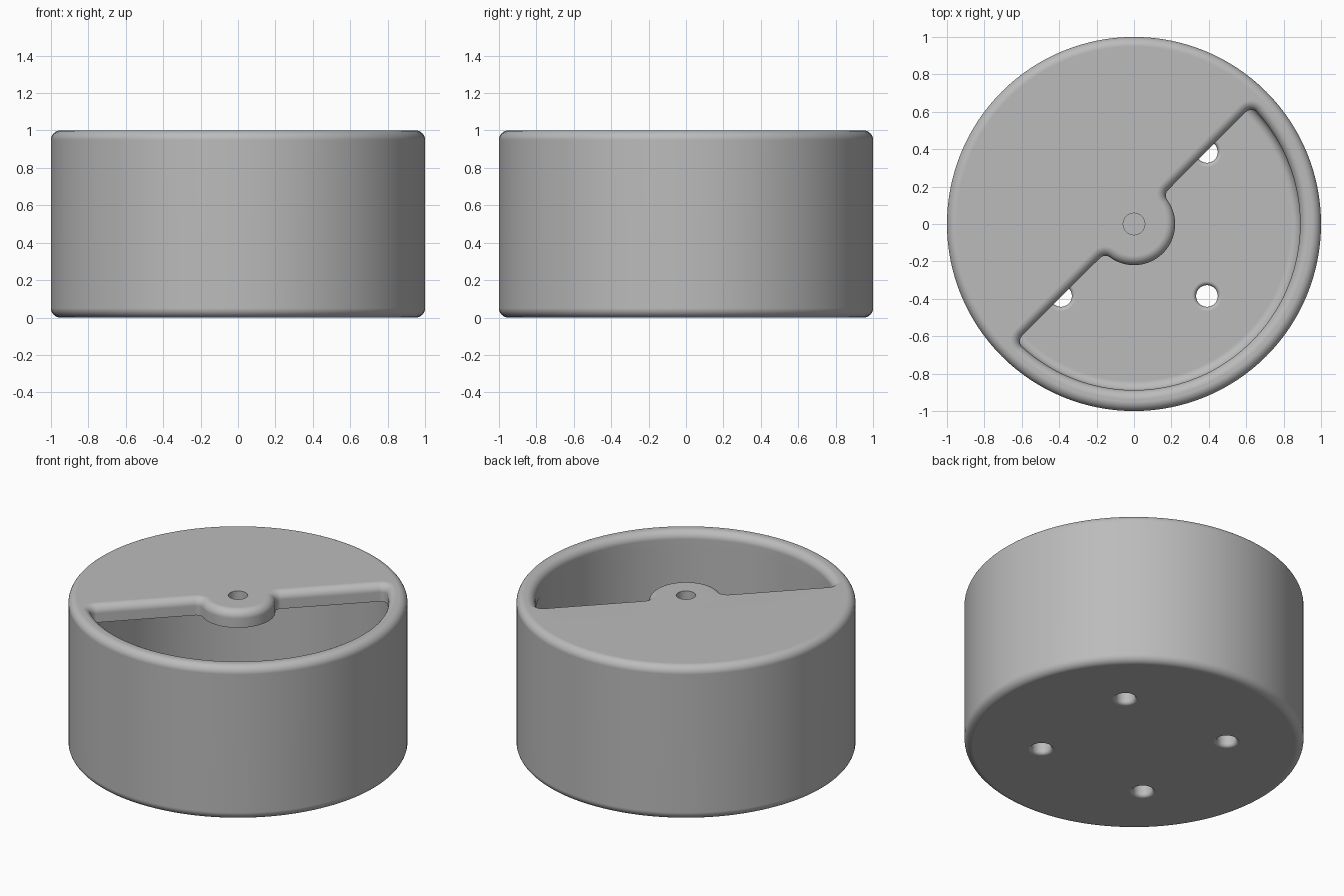
import bpy, bmesh, math
from math import sin, cos, pi, sqrt, atan2

if "Cube" in bpy.data.objects:
    bpy.data.objects.remove(bpy.data.objects["Cube"])

WALL = 0.89      # inside radius
FLOOR = 0.11     # floor and lid thickness
ROUND = 0.05     # edge rounding
HOLE = 0.058     # hole radius
HUB = 0.22
CORNER = 0.04
SEGMENTS = 128

grey = bpy.data.materials.new("Light grey")
grey.use_nodes = True
colour = (0.5, 0.5, 0.5, 1)
grey.diffuse_color = colour
grey.node_tree.nodes["Principled BSDF"].inputs["Base Color"].default_value = colour


def loft(name, rings):
    """Closed solid from stacked rings of equal point count."""
    bm = bmesh.new()
    loops = [[bm.verts.new(p) for p in ring] for ring in rings]
    n = len(loops[0])
    for low, high in zip(loops, loops[1:]):
        for i in range(n):
            j = (i + 1) % n
            bm.faces.new((low[i], low[j], high[j], high[i]))
    bm.faces.new(loops[0][::-1])
    bm.faces.new(loops[-1])
    bmesh.ops.recalc_face_normals(bm, faces=bm.faces)
    mesh = bpy.data.meshes.new(name)
    bm.to_mesh(mesh)
    bm.free()
    mesh.materials.append(grey)
    obj = bpy.data.objects.new(name, mesh)
    bpy.context.collection.objects.link(obj)
    return obj


def lathe(name, profile, x=0, y=0, n=SEGMENTS):
    return loft(name, [[(x + r * cos(2 * pi * i / n), y + r * sin(2 * pi * i / n), z)
                        for i in range(n)] for r, z in profile])


def arc(cx, cy, r, start, end, steps=8):
    return [(cx + r * cos(start + (end - start) * i / steps),
             cy + r * sin(start + (end - start) * i / steps)) for i in range(steps + 1)]


def opening(offset, z):
    """Half-disc outline with a hub notch, grown by offset, turned 45 degrees."""
    outer = WALL - 0.002
    ux = sqrt((outer - CORNER) ** 2 - CORNER ** 2)   # outer corner centre
    hx = sqrt((HUB + CORNER) ** 2 - CORNER ** 2)     # hub corner centre
    a, b = atan2(-CORNER, ux), atan2(-CORNER, hx)
    r = CORNER + offset
    pts = arc(0, 0, outer + offset, -pi - a, a, 72)[1:-1]
    pts += arc(ux, -CORNER, r, a, pi / 2)
    pts += arc(hx, -CORNER, r, pi / 2, pi + b)
    pts += arc(0, 0, HUB - offset, b, -pi - b, 32)[1:-1]
    pts += arc(-hx, -CORNER, r, -b, pi / 2)
    pts += arc(-ux, -CORNER, r, pi / 2, pi - a)
    s = sqrt(0.5)
    return [((u - v) * s, (u + v) * s, z) for u, v in pts]


# Outer body with rounded top and bottom edges
body = lathe("pot_body", arc(1 - ROUND, ROUND, ROUND, -pi / 2, 0)
             + arc(1 - ROUND, 1 - ROUND, ROUND, 0, pi / 2))

# Hollow inside with a rounded floor edge
cutters = [lathe("cavity_cutter", arc(WALL - ROUND, FLOOR + ROUND, ROUND, -pi / 2, 0)
                 + [(WALL, 1 - FLOOR)])]

# Half opening in the lid with a rounded lip
lip = [(ROUND * (1 - cos(t * pi / 16)), 1 - ROUND + ROUND * sin(t * pi / 16)) for t in range(9)]
cutters.append(loft("opening_cutter", [opening(0, 0.8)] + [opening(d, z) for d, z in lip]
                    + [opening(ROUND, 1.05)]))

# Centre hole through the hub
cutters.append(lathe("hub_hole_cutter", [(HOLE, 0.8), (HOLE, 1.1)], n=32))

# Four drain holes with softened edges
SOFT = 0.022
drain = ([(HOLE + SOFT, -0.1)] + arc(HOLE + SOFT, SOFT, SOFT, -pi / 2, -pi, 5)
         + arc(HOLE + SOFT, FLOOR - SOFT, SOFT, pi, pi / 2, 5) + [(HOLE + SOFT, 0.3)])
for sx in (-1, 1):
    for sy in (-1, 1):
        cutters.append(lathe("drain_cutter", drain, 0.39 * sx, 0.385 * sy, 32))

bpy.context.view_layer.objects.active = body
body.select_set(True)
for cutter in cutters:
    cutter.hide_render = True
    mod = body.modifiers.new("cut", "BOOLEAN")
    mod.operation = "DIFFERENCE"
    mod.solver = "EXACT"
    mod.object = cutter
    bpy.ops.object.modifier_apply(modifier=mod.name)
    bpy.data.objects.remove(cutter)

# Smooth curved walls, flat faces kept flat
bpy.ops.object.select_all(action="DESELECT")
body.select_set(True)
bpy.ops.object.shade_smooth_by_angle(angle=math.radians(30))
weighted = body.modifiers.new("even shading", "WEIGHTED_NORMAL")
weighted.keep_sharp = True
